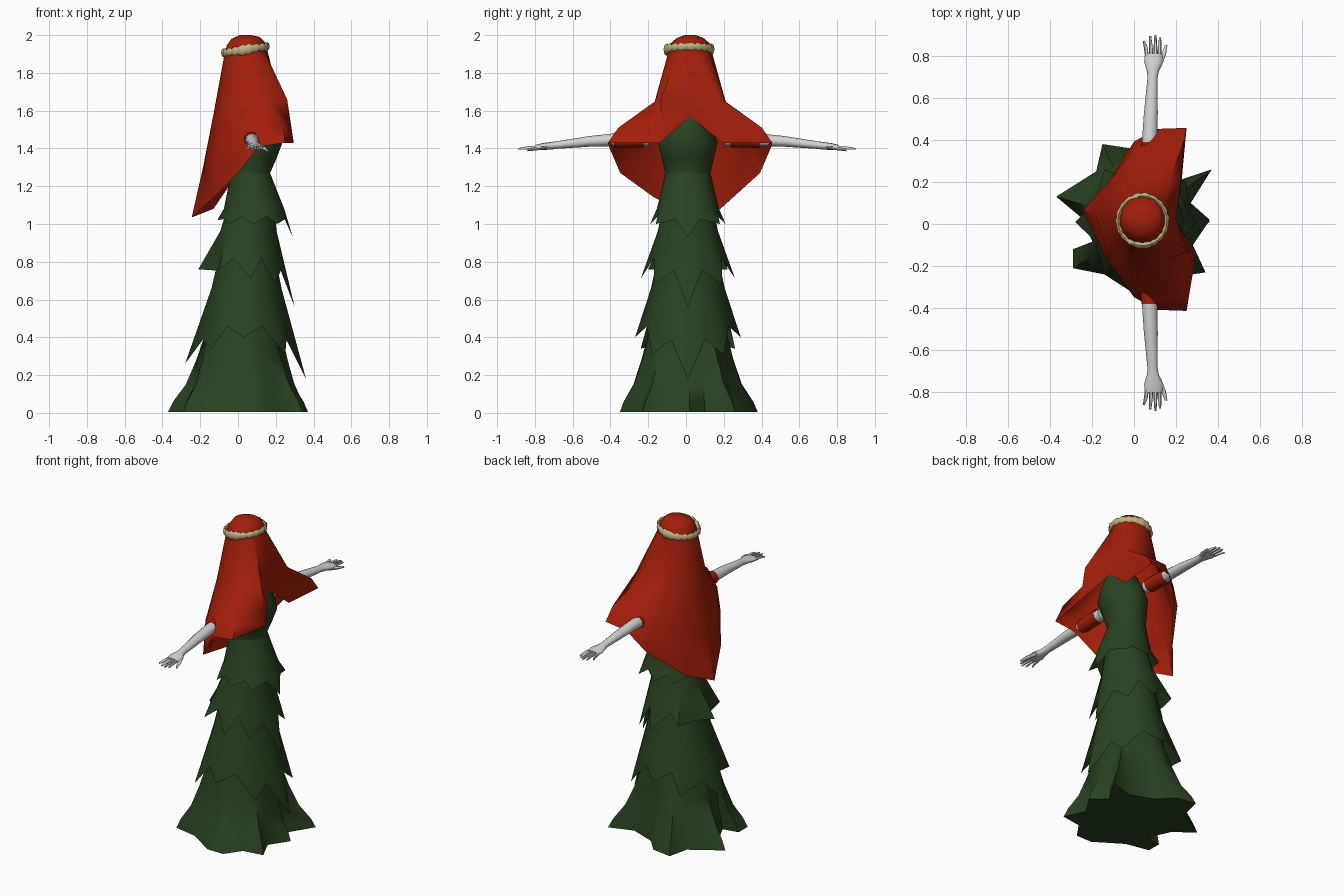
import bpy, bmesh, math
from mathutils import Vector


def material(name, rgb):
    m = bpy.data.materials.new(name)
    m.diffuse_color = (*rgb, 1)
    return m


GREEN = material("dark green cloth", (0.022, 0.054, 0.015))
RED = material("red cloth", (0.37, 0.013, 0.003))
SKIN = material("pale grey skin", (0.66, 0.66, 0.66))
GOLD = material("straw gold", (0.56, 0.44, 0.22))


def finish(name, bm, mat, angle=40):
    bmesh.ops.recalc_face_normals(bm, faces=bm.faces)
    me = bpy.data.meshes.new(name)
    bm.to_mesh(me)
    bm.free()
    me.materials.append(mat)
    ob = bpy.data.objects.new(name, me)
    bpy.context.collection.objects.link(ob)
    bpy.ops.object.select_all(action='DESELECT')
    ob.select_set(True)
    bpy.context.view_layer.objects.active = ob
    bpy.ops.object.shade_smooth_by_angle(angle=math.radians(angle))
    return ob


def loft(bm, rings, cap_start=False, cap_end=False):
    """Skin a list of closed rings that share one point count."""
    vs = [[bm.verts.new(p) for p in ring] for ring in rings]
    n = len(vs[0])
    for a, b in zip(vs, vs[1:]):
        for i in range(n):
            j = (i + 1) % n
            bm.faces.new((a[i], a[j], b[j], b[i]))
    if cap_start:
        bm.faces.new(vs[0])
    if cap_end:
        bm.faces.new(vs[-1])


def ellipse(z, cx, rx, ry, n=16, cy=0.01):
    return [(cx + rx * math.cos(2 * math.pi * i / n),
             cy + ry * math.sin(2 * math.pi * i / n), z) for i in range(n)]


def tube(bm, path, n=10):
    """Tube along y; path holds (x, y, z, half width, half height)."""
    rings = [[(x + w * math.cos(2 * math.pi * i / n), y,
               z + h * math.sin(2 * math.pi * i / n)) for i in range(n)]
             for x, y, z, w, h in path]
    loft(bm, rings, True, True)


def mirrored(half, cy):
    """Full ring from points running front centre to back centre."""
    ring = [(x, cy + y, z) for x, y, z in half]
    return ring + [(x, cy - y, z) for x, y, z in reversed(half[1:-1])]


# Bodice
bm = bmesh.new()
loft(bm, [ellipse(*r) for r in [
    (1.12, 0.075, 0.13, 0.13), (1.27, 0.065, 0.105, 0.12), (1.35, 0.08, 0.125, 0.138),
    (1.43, 0.095, 0.14, 0.157), (1.50, 0.10, 0.125, 0.13), (1.58, 0.10, 0.095, 0.09)]],
    False, True)
finish("bodice", bm, GREEN)


# Skirt tiers with pointed hems: body rows, notch ring, half set of points.
# The notches beside the front and back points sit lower by "dip".
def tier(name, rows, notch, dip, points):
    hem = [(x, y, z - dip * abs(math.cos(2 * math.pi * i / 16)) ** 4)
           for i, (x, y, z) in enumerate(ellipse(*notch))]
    for i, p in enumerate(mirrored(points, 0.01)):
        hem[2 * i] = p
    bm = bmesh.new()
    loft(bm, [ellipse(*r) for r in rows] + [hem])
    finish(name, bm, GREEN, 50)


tier("hip_tier",
     [(1.27, 0.065, 0.105, 0.12), (1.18, 0.075, 0.13, 0.14), (1.08, 0.085, 0.16, 0.165)],
     (1.04, 0.085, 0.175, 0.172), 0.02,
     [(0.29, 0, 0.93), (0.21, 0.17, 1.0), (0.08, 0.2, 1.0),
      (-0.04, 0.17, 1.0), (-0.11, 0, 1.02)])
tier("middle_tier",
     [(1.10, 0.07, 0.12, 0.13), (0.96, 0.055, 0.15, 0.16)],
     (0.82, 0.05, 0.19, 0.195), 0.09,
     [(0.30, 0, 0.56), (0.20, 0.18, 0.68), (0.07, 0.25, 0.71),
      (-0.10, 0.21, 0.76), (-0.21, 0, 0.76)])
tier("lower_tier",
     [(0.92, 0.05, 0.13, 0.14), (0.66, 0.045, 0.185, 0.195)],
     (0.46, 0.035, 0.24, 0.235), 0.10,
     [(0.36, 0, 0.18), (0.25, 0.19, 0.31), (0.03, 0.28, 0.40),
      (-0.14, 0.25, 0.34), (-0.28, 0, 0.26)])

# Trailing base of the skirt, flaring out to an uneven floor outline
floor = [(0.36, 0.02), (0.27, 0.10), (0.37, 0.26), (0.22, 0.21), (0.06, 0.27),
         (-0.02, 0.36), (-0.15, 0.38), (-0.18, 0.25), (-0.37, 0.13), (-0.25, 0.03),
         (-0.19, -0.1), (-0.29, -0.12), (-0.29, -0.21), (-0.14, -0.24), (0.03, -0.35),
         (0.14, -0.35), (0.21, -0.25), (0.34, -0.23), (0.28, -0.1)]
centre = Vector((0.03, 0.01))
rings = []
for z, t in [(0.62, -0.1), (0.45, 0.07), (0.28, 0.33), (0.15, 0.58), (0.06, 0.88), (0.005, 1)]:
    ring = []
    for p in floor:
        d = Vector(p) - centre
        a = d.normalized()
        q = centre + Vector((a.x * 0.185, a.y * 0.19)).lerp(d, t)
        ring.append((q.x, q.y, z))
    rings.append(ring)
bm = bmesh.new()
loft(bm, rings, False, True)
finish("trailing_skirt", bm, GREEN, 60)


# Veil: crown, brow, shoulder, sleeve and hem rows
def crown(z, tilt, rx, ry):
    return [(0.04 + rx * math.cos(math.pi * i / 6), ry * math.sin(math.pi * i / 6),
             z + tilt * math.cos(math.pi * i / 6)) for i in range(7)]


shoulder = [(0.20, 0, 1.70), (0.26, 0.155, 1.66), (0.17, 0.185, 1.65), (0.07, 0.19, 1.64),
            (-0.02, 0.165, 1.63), (-0.09, 0.11, 1.60), (-0.13, 0, 1.58)]
upper_arm = [(0.20, 0, 1.63), (0.28, 0.155, 1.53), (0.24, 0.38, 1.51), (0.10, 0.38, 1.505),
             (-0.02, 0.31, 1.44), (-0.12, 0.18, 1.36), (-0.185, 0.03, 1.30)]
hem = [(0.20, 0, 1.57), (0.295, 0.16, 1.43), (0.25, 0.435, 1.43), (0.11, 0.43, 1.41),
       (0.0, 0.37, 1.27), (-0.13, 0.19, 1.14), (-0.245, 0.04, 1.035)]
rows = [mirrored(h, 0.022) for h in [
    crown(2.0, 0.0, 0.03, 0.03), crown(1.985, 0.005, 0.075, 0.07),
    crown(1.955, 0.01, 0.1, 0.105), crown(1.90, 0.02, 0.115, 0.118),
    shoulder, upper_arm, hem]]
# the left front fold hangs closer to the chest, the left rear hem lower
for row, pull in zip(rows[4:], (0.04, 0.06, 0.07)):
    x, y, z = row[1]
    row[1] = (x - pull, y + 0.01, z)
x, y, z = rows[-1][5]
rows[-1][5] = (x, y - 0.03, z - 0.06)
bm = bmesh.new()
loft(bm, rows, True, False)
finish("veil", bm, RED, 50)

# Headband: a tilted, lumpy band with larger knots at both temples
bm = bmesh.new()
N = 48
rings = []
for i in range(N):
    a = 2 * math.pi * i / N
    r = 0.011 + 0.003 * math.sin(i * 2.4) + 0.005 * abs(math.sin(a)) ** 12
    ring = []
    for k in range(8):
        b = 2 * math.pi * k / 8
        e = r * math.cos(b)
        ring.append((0.04 + (0.116 + e) * math.cos(a), 0.016 + (0.118 + e) * math.sin(a),
                     1.923 + 0.017 * math.cos(a) + 1.75 * r * math.sin(b)))
    rings.append(ring)
loft(bm, rings + [rings[0]])
bmesh.ops.remove_doubles(bm, verts=bm.verts, dist=1e-5)
finish("headband", bm, GOLD, 60)

# Arms, hands and sleeves on both sides
for s, side in ((1, "left"), (-1, "right")):
    def along(path):
        return [(x, 0.005 + s * y, z, w, h) for x, y, z, w, h in path]

    bm = bmesh.new()
    tube(bm, along([(0.075, 0.20, 1.45, 0.036, 0.036), (0.075, 0.40, 1.445, 0.036, 0.033),
                    (0.08, 0.52, 1.437, 0.033, 0.028), (0.088, 0.69, 1.418, 0.024, 0.02),
                    (0.09, 0.72, 1.414, 0.028, 0.02), (0.093, 0.765, 1.41, 0.045, 0.018),
                    (0.093, 0.805, 1.406, 0.041, 0.012)]), 12)
    finish(side + "_arm", bm, SKIN, 50)

    bm = bmesh.new()
    for x0, x1, end in [(0.063, 0.046, 0.866), (0.083, 0.077, 0.888),
                        (0.102, 0.102, 0.894), (0.121, 0.124, 0.882)]:
        tube(bm, along([(x0, 0.785, 1.406, 0.01, 0.01),
                        ((x0 + x1) / 2, 0.84, 1.404, 0.0085, 0.009),
                        (x1, end, 1.398, 0.005, 0.005)]), 6)
    tube(bm, along([(0.115, 0.74, 1.408, 0.014, 0.012), (0.14, 0.80, 1.398, 0.012, 0.01),
                    (0.153, 0.845, 1.39, 0.006, 0.006)]), 6)
    finish(side + "_fingers", bm, SKIN, 60)

    bm = bmesh.new()
    rings = [[(x + w * math.cos(math.pi * i / 6), 0.005 + s * y, z + w * math.sin(math.pi * i / 6))
              for i in range(12)]
             for x, y, z, w in [(0.075, 0.23, 1.45, 0.044), (0.075, 0.32, 1.447, 0.043),
                                (0.075, 0.385, 1.443, 0.04)]]
    loft(bm, rings)
    finish(side + "_sleeve", bm, RED, 50)
